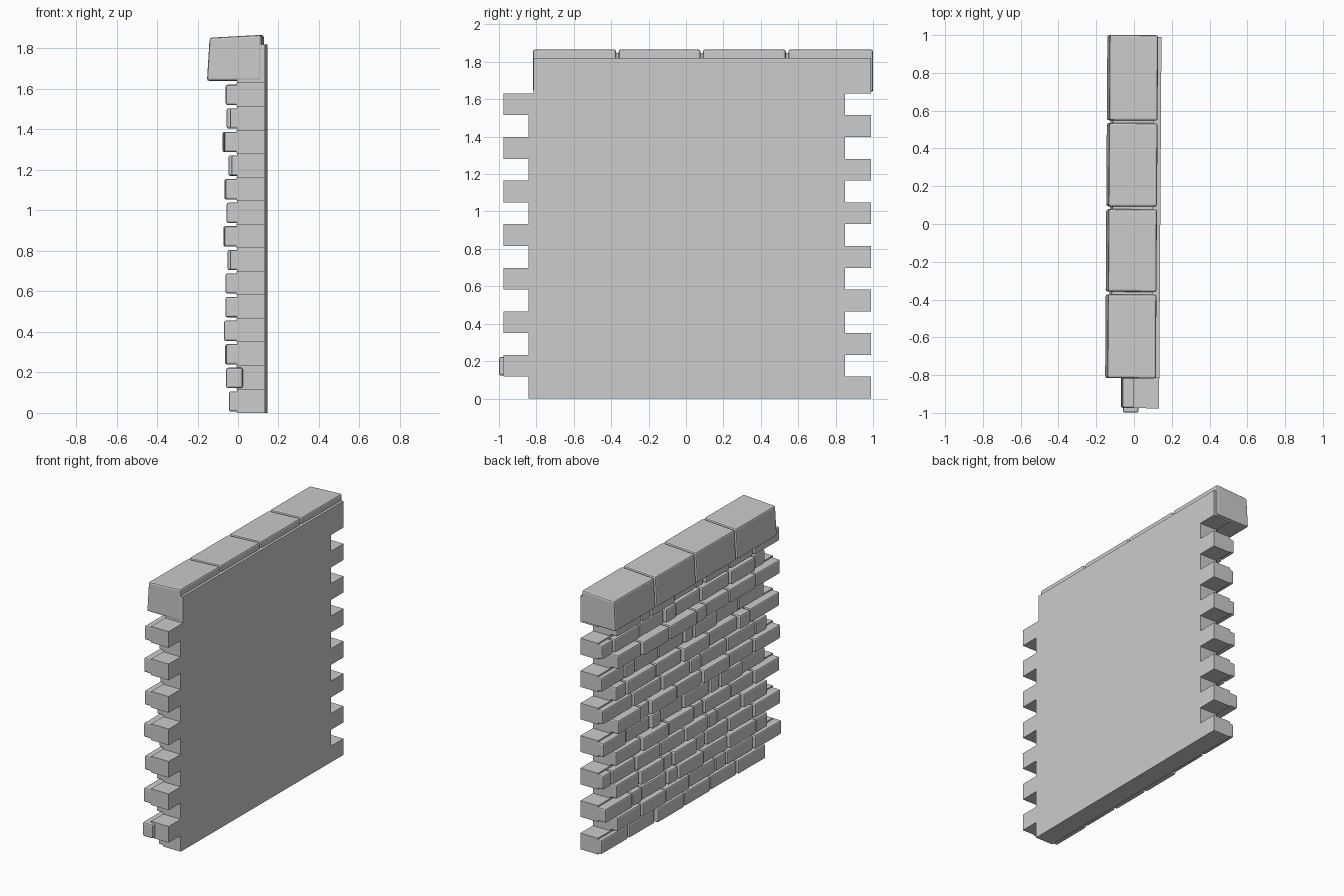
import bpy, bmesh, random
from mathutils import Vector

if "Cube" in bpy.data.objects:
    bpy.data.objects.remove(bpy.data.objects["Cube"])

random.seed(4)
ROW = 0.1165            # course height
ROWS = 14
TOP = 1.82
TWIST = -0.0065         # the wall stands very slightly turned


def finish(name, bm, bevel=0.0):
    bmesh.ops.recalc_face_normals(bm, faces=bm.faces)
    mesh = bpy.data.meshes.new(name)
    bm.to_mesh(mesh)
    bm.free()
    ob = bpy.data.objects.new(name, mesh)
    bpy.context.collection.objects.link(ob)
    ob.rotation_euler.z = TWIST
    if bevel:
        mod = ob.modifiers.new("worn_edges", 'BEVEL')
        mod.width = bevel
        mod.segments = 2
        mod.limit_method = 'ANGLE'
    return ob


def extrude(bm, points, offset):
    face = bm.faces.new([bm.verts.new(p) for p in points])
    res = bmesh.ops.extrude_face_region(bm, geom=[face], use_keep_orig=True)
    moved = [g for g in res["geom"] if isinstance(g, bmesh.types.BMVert)]
    bmesh.ops.translate(bm, verts=moved, vec=Vector(offset))


def box(bm, x0, x1, y0, y1, z0, z1):
    extrude(bm, [(x0, y0, z0), (x1, y0, z0), (x1, y1, z0), (x0, y1, z0)],
            (0, 0, z1 - z0))


def span(row):
    # even courses reach +y, odd courses reach -y
    return (-0.84, 0.99) if row % 2 == 0 else (-0.975, 0.85)


# Backing wall with toothed ends: one stepped outline
left, right = [], []
for r in range(ROWS + 1):
    y0, y1 = span(r) if r < ROWS else (-0.815, 0.99)
    z0 = r * ROW
    z1 = z0 + ROW if r < ROWS else TOP
    left += [(0, y0, z0), (0, y0, z1)]
    right += [(0, y1, z0), (0, y1, z1)]
bm = bmesh.new()
extrude(bm, right + left[::-1], (0.139, 0, 0))
finish("backing_wall", bm)

# Brick courses, listed from +y to -y: L long brick, S short brick
patterns = ["LLLLLL", "LLLLSLL", "LSLSLLLS", "LLSLSLLL", "SLLLLSLL", "LLLSLLL",
            "LLSLLSLL", "LSLLLLL", "LLLSLLS", "SLLLLSL", "LSLLSLLL", "LLLSLLL",
            "SLLSLLLS", "LSLLSLLL"]
reach = [0.045, 0.06, 0.063, 0.063, 0.058, 0.061, 0.052, 0.07, 0.055,
         0.064, 0.046, 0.076, 0.052, 0.056]
for r, pattern in enumerate(patterns):
    y0, y1 = span(r)
    if r == 1:
        y0 = -1.0
    lengths = [(0.3 if c == "L" else 0.12) * random.uniform(0.93, 1.07) for c in pattern]
    scale = (y1 - y0) / sum(lengths)
    bm = bmesh.new()
    y = y1
    proud = random.randrange(len(pattern))
    for i, length in enumerate(lengths):
        end = y - length * scale
        depth = reach[r] if i == proud else reach[r] - random.uniform(0.0, 0.02)
        last = i == len(lengths) - 1
        back = 0.03 if r == 1 and last else 0.012
        box(bm, -depth, back, end + (0.001 if last else 0.007),
            y - (0.001 if i == 0 else 0.007), r * ROW + 0.006, (r + 1) * ROW - 0.01)
        y = end
    finish(f"brick_course_{r + 1}", bm, 0.01)


# Coping stones and the mortar core between them
def coping(bm, y0, y1, inset):
    k = inset
    pts = [(-0.148 + k, y0, 1.64 + k), (-0.135 + k, y0, 1.853 - k),
           (0.121 - k, y0, 1.867 - k), (0.121 - k, y0, 1.64 + k)]
    extrude(bm, pts, (0, y1 - y0, 0))


joints = [-0.817, -0.366, 0.085, 0.541, 1.0]
for i, (a, b) in enumerate(zip(joints, joints[1:])):
    bm = bmesh.new()
    coping(bm, a + (0.007 if i else 0), b - (0.007 if i < 3 else 0), 0)
    finish(f"coping_stone_{i + 1}", bm, 0.011)
bm = bmesh.new()
coping(bm, -0.79, 0.97, 0.02)
finish("coping_mortar", bm)
